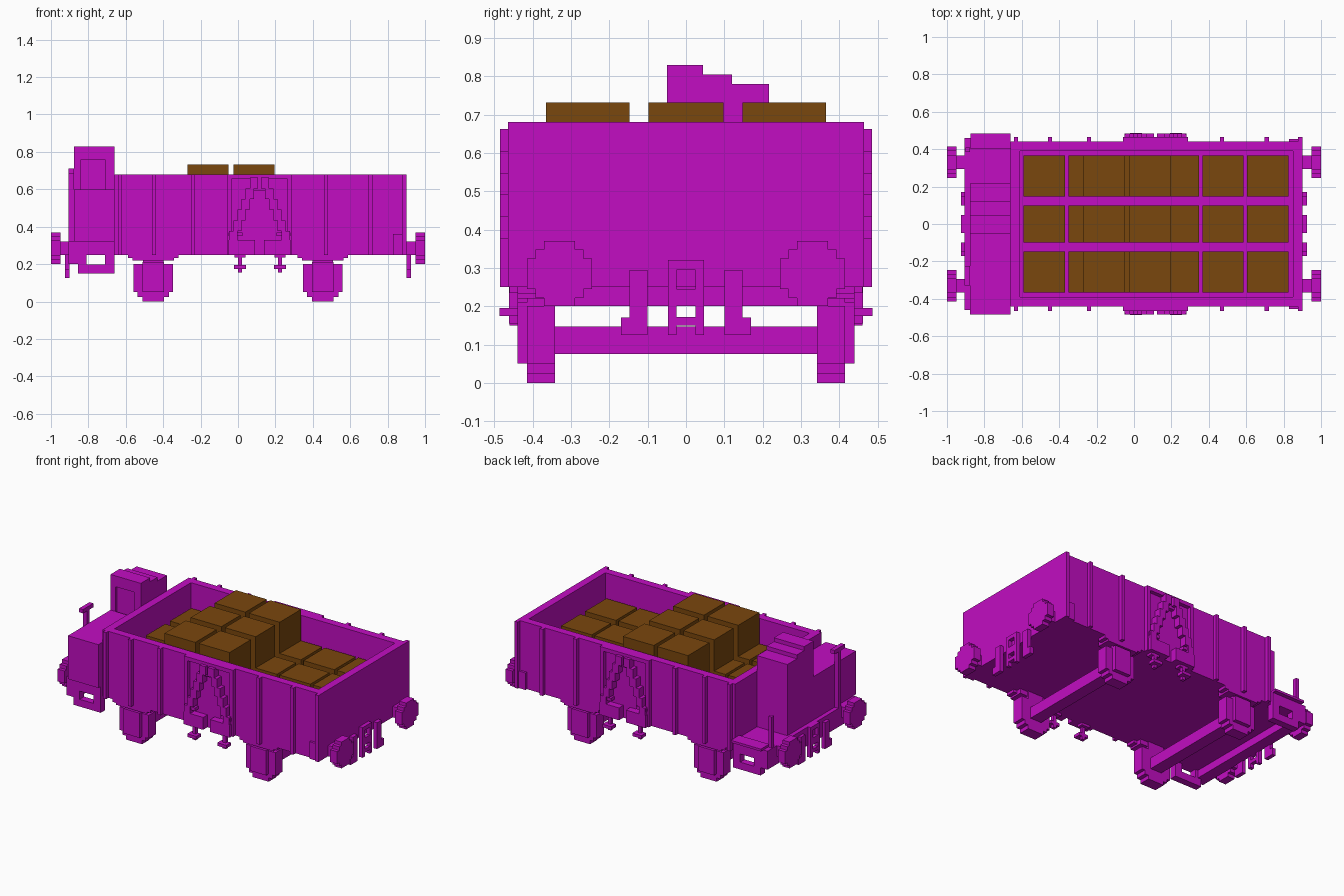
import bpy
import bmesh

cube = bpy.data.objects.get("Cube")
if cube:
    bpy.data.objects.remove(cube, do_unlink=True)


def material(name, rgb):
    m = bpy.data.materials.new(name)
    m.use_nodes = True
    m.diffuse_color = (*rgb, 1)
    m.node_tree.nodes["Principled BSDF"].inputs["Base Color"].default_value = (*rgb, 1)
    return m


MAGENTA = material("magenta_paint", (0.54, 0.004, 0.54))
BROWN = material("brown_wood", (0.195, 0.063, 0.004))


def blocks(name, boxes, mat=MAGENTA):
    """One object from boxes given as (x0, x1, y0, y1, z0, z1)."""
    bm = bmesh.new()
    for x0, x1, y0, y1, z0, z1 in boxes:
        made = bmesh.ops.create_cube(bm, size=1)
        for v in made["verts"]:
            v.co.x = x1 if v.co.x > 0 else x0
            v.co.y = y1 if v.co.y > 0 else y0
            v.co.z = z1 if v.co.z > 0 else z0
    mesh = bpy.data.meshes.new(name)
    bm.to_mesh(mesh)
    bm.free()
    mesh.materials.append(mat)
    obj = bpy.data.objects.new(name, mesh)
    bpy.context.collection.objects.link(obj)
    return obj


def flip_y(boxes):
    return boxes + [(a, b, -d, -c, e, f) for a, b, c, d, e, f in boxes]


def flip_x(boxes):
    return boxes + [(-b, -a, c, d, e, f) for a, b, c, d, e, f in boxes]


# Open wagon body
L, R, W, T = -0.66, 0.9, 0.44, 0.05
BOTTOM, TOP = 0.25, 0.68
blocks("wagon_floor", [(L, R, -W, W, BOTTOM, 0.32)])
blocks("end_walls", [(L, L + T, -W, W, 0.32, TOP), (R - T, R, -W, W, 0.32, TOP)])
blocks("side_walls", flip_y([(L + T, R - T, W - T, W, 0.32, TOP)]))

# Upright ribs and corner brackets
ribs = [(x - 0.011, x + 0.011, W, 0.465, BOTTOM, TOP)
        for x in (-0.63, -0.45, -0.24, 0.47, 0.71, 0.889)]
blocks("side_ribs", flip_y(ribs))
blocks("corner_brackets", flip_y([(0.83, 0.9, W, 0.455, BOTTOM, 0.36)]))

# Side door: stepped braces leaning to a central head, on two hinge plates
MID = 0.115
brace = [(MID + 0.025, MID + 0.165, W, 0.485, BOTTOM, 0.33),
         (MID + 0.15, MID + 0.175, W, 0.465, BOTTOM, TOP)]
STEPS = 6
for i in range(STEPS):
    x = MID + 0.14 - i * 0.022
    z = 0.32 + i * 0.057
    brace.append((x - 0.022, x + 0.022, W, 0.485, z, z + 0.057))
brace.append((MID, MID + 0.165, W, 0.465, 0.655, TOP))
brace.append((MID, MID + 0.04, W, 0.465, 0.59, TOP))
brace.append((MID + 0.09, MID + 0.165, W, 0.475, 0.35, 0.37))
doors = brace + [(2 * MID - b, 2 * MID - a, c, d, e, f) for a, b, c, d, e, f in brace]
blocks("door_braces", flip_y(doors))

# Door latches hanging below the sill
latch = []
for x in (0.01, 0.225):
    latch += [(x - 0.011, x + 0.011, W, 0.462, 0.155, BOTTOM),
              (x - 0.032, x + 0.032, W, 0.487, 0.175, 0.195),
              (x - 0.03, x + 0.03, W - 0.02, 0.46, 0.235, BOTTOM)]
blocks("door_latches", flip_y(latch))

# Wheels, bearing covers and springs
C = 0.453
wheel = [(C - h, C + h, 0.342, 0.415, z0, z1) for h, z0, z1 in
         ((0.057, 0, 0.03), (0.083, 0.025, 0.06), (0.105, 0.05, 0.2), (0.055, 0.2, 0.25))]
blocks("wheels", flip_x(flip_y(wheel)))
blocks("bearing_covers", flip_x(flip_y([(C - 0.057, C + 0.057, 0.41, 0.44, 0.05, 0.21)])))
spring = [(C - 0.11, C + 0.11, 0.35, 0.44, 0.22, BOTTOM)]
for side in (-1, 1):
    x = C + side * 0.115
    spring.append((x - 0.02, x + 0.02, 0.38, 0.44, 0.232, BOTTOM))
blocks("springs", flip_x(flip_y(spring)))
blocks("axles", flip_x([(C - 0.04, C + 0.04, -0.345, 0.345, 0.075, 0.147)]))

# Platform with a cross beam and a stirrup step on each side
blocks("platform", [(-0.905, L, -0.46, 0.46, BOTTOM, 0.32)])
blocks("platform_beam", [(-0.905, -0.83, -0.46, 0.46, 0.2, BOTTOM)])
stirrup = [(-0.855, -0.66, 0.415, 0.46, 0.15, 0.197),
           (-0.855, -0.81, 0.415, 0.46, 0.19, BOTTOM),
           (-0.71, -0.66, 0.415, 0.46, 0.19, BOTTOM)]
blocks("platform_steps", flip_y(stirrup))
blocks("platform_edge", flip_y([(-0.875, L, 0.4, 0.485, 0.32, 0.335)]))

# Brakeman's cabin with a stepped roof and a recessed panel, plus a lower locker
BACK = -0.877
blocks("cabin", [(BACK, L, -0.035, 0.217, 0.32, 0.78),
                 (BACK, L, -0.035, 0.12, 0.78, 0.805),
                 (BACK, L, -0.05, 0.045, 0.76, 0.83),
                 (BACK, -0.84, -0.05, 0, 0.32, 0.77),
                 (-0.71, L, -0.05, 0, 0.32, 0.77),
                 (-0.84, -0.71, -0.05, 0, 0.47, 0.52)])
blocks("locker", [(BACK, L, -0.485, -0.05, 0.32, 0.6)])
blocks("brake_handle", [(-0.905, BACK, -0.29, -0.265, 0.32, 0.71),
                        (-0.905, BACK, -0.33, -0.225, 0.685, 0.71)])
blocks("platform_post", [(-0.9, BACK, 0.385, 0.41, 0.32, 0.52)])

# Stepped round buffers on both ends
buffer = [(0.95, 1, 0.33 - a, 0.33 + a, 0.285 - b, 0.285 + b)
          for a, b in ((0.085, 0.04), (0.063, 0.063), (0.04, 0.085))]
buffer.append((0.9, 0.95, 0.295, 0.365, 0.25, 0.32))
blocks("buffers", flip_x(flip_y(buffer)))

# Coupling frame and side hooks on both ends
hook = [(0.9, 0.925, 0.1, 0.147, 0.125, 0.295),
        (0.9, 0.925, 0.12, 0.17, 0.125, 0.17),
        (0.9, 0.925, 0.025, 0.047, 0.125, 0.32)]
blocks("coupling_hooks", flip_x(flip_y(hook)))
links = [(0.9, 0.925, -0.03, 0.03, z, z + h)
         for z, h in ((0.295, 0.025), (0.2, 0.045), (0.15, 0.022))]
blocks("coupling_links", flip_x(links))

# Crates: a full lower layer and two columns stacked on top
ROWS = ((-0.365, -0.148), (-0.098, 0.098), (0.147, 0.365))


def crates(name, starts, z0, z1):
    blocks(name, [(x, x + 0.22, y0, y1, z0, z1) for x in starts for y0, y1 in ROWS], BROWN)


crates("lower_crates", [-0.59 + i * 0.239 for i in range(6)], 0.32, 0.53)
crates("upper_crates", [-0.27, -0.025], 0.53, 0.732)
